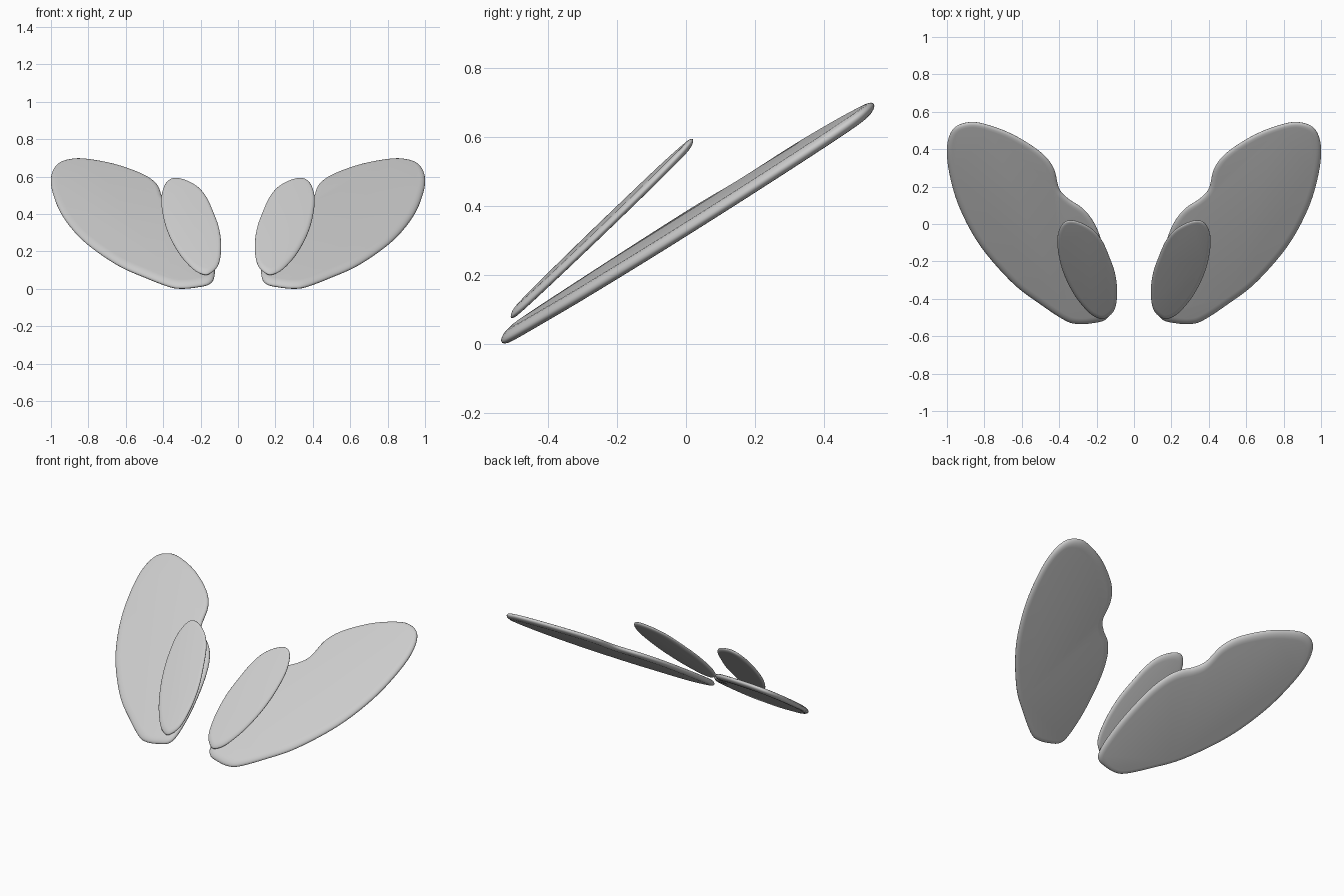
import bpy, bmesh, math
from mathutils import Vector

if "Cube" in bpy.data.objects:
    bpy.data.objects.remove(bpy.data.objects["Cube"])


def smooth_outline(pts, steps=8):
    """Closed Catmull-Rom curve through 2D points."""
    out, n = [], len(pts)
    for i in range(n):
        a, b, c, d = (Vector(pts[(i + k) % n]) for k in (-1, 0, 1, 2))
        for s in range(steps):
            t = s / steps
            out.append(0.5 * (2 * b + (c - a) * t + (2 * a - 5 * b + 4 * c - d) * t * t
                              + (3 * b - a - 3 * c + d) * t ** 3))
    return out


def wing(name, pts, plane, half, rim):
    """Thin tilted plate with a rounded rim, mirrored across x."""
    base, slope_y, slope_x = plane
    line = smooth_outline(pts)
    n = len(line)
    area = sum(line[i].cross(line[(i + 1) % n]) for i in range(n))
    sign = 1 if area > 0 else -1
    normals = []
    for i in range(n):
        t = (line[(i + 1) % n] - line[i - 1]).normalized()
        normals.append(Vector((-t.y, t.x)) * sign)
    bm = bmesh.new()
    rings = []
    count = 8
    for k in range(count + 1):
        ang = -math.pi / 2 + math.pi * k / count
        inset, h = rim * (1 - math.cos(ang)), half * math.sin(ang)
        ring = []
        for p, nm in zip(line, normals):
            q = p + nm * inset
            ring.append(bm.verts.new((q.x, q.y, base + slope_y * q.y + slope_x * q.x + h)))
        rings.append(ring)
    for lo, hi in zip(rings, rings[1:]):
        for i in range(n):
            j = (i + 1) % n
            bm.faces.new((lo[i], lo[j], hi[j], hi[i]))
    bm.faces.new(rings[0][::-1])
    bm.faces.new(rings[-1])
    bmesh.ops.recalc_face_normals(bm, faces=bm.faces)
    for f in bm.faces:
        f.smooth = True
    mesh = bpy.data.meshes.new(name)
    bm.to_mesh(mesh)
    bm.free()
    obj = bpy.data.objects.new(name, mesh)
    bpy.context.collection.objects.link(obj)
    mirror = obj.modifiers.new("Mirror", 'MIRROR')
    mirror.use_mirror_merge = False
    return obj


# Large lower wings with a notch on the inner edge
wing("large_wings",
     [(0.30, -0.535), (0.37, -0.515), (0.50, -0.43), (0.65, -0.315), (0.82, -0.12),
      (0.93, 0.08), (0.985, 0.26), (1.0, 0.41), (0.965, 0.51), (0.88, 0.545),
      (0.78, 0.53), (0.64, 0.475), (0.50, 0.385), (0.43, 0.30), (0.40, 0.19),
      (0.35, 0.135), (0.27, 0.08), (0.21, 0.00), (0.165, -0.12), (0.13, -0.30),
      (0.125, -0.45), (0.15, -0.51), (0.22, -0.53)],
     (0.375, 0.655, -0.05), 0.021, 0.03)

# Small upper wings, tilted more steeply
wing("small_wings",
     [(0.155, -0.505), (0.20, -0.50), (0.25, -0.465), (0.315, -0.385), (0.37, -0.28),
      (0.40, -0.18), (0.41, -0.08), (0.39, -0.01), (0.35, 0.02), (0.29, 0.01),
      (0.22, -0.03), (0.17, -0.09), (0.13, -0.18), (0.10, -0.27), (0.09, -0.37),
      (0.105, -0.46)],
     (0.588, 0.98, -0.06), 0.016, 0.02)
